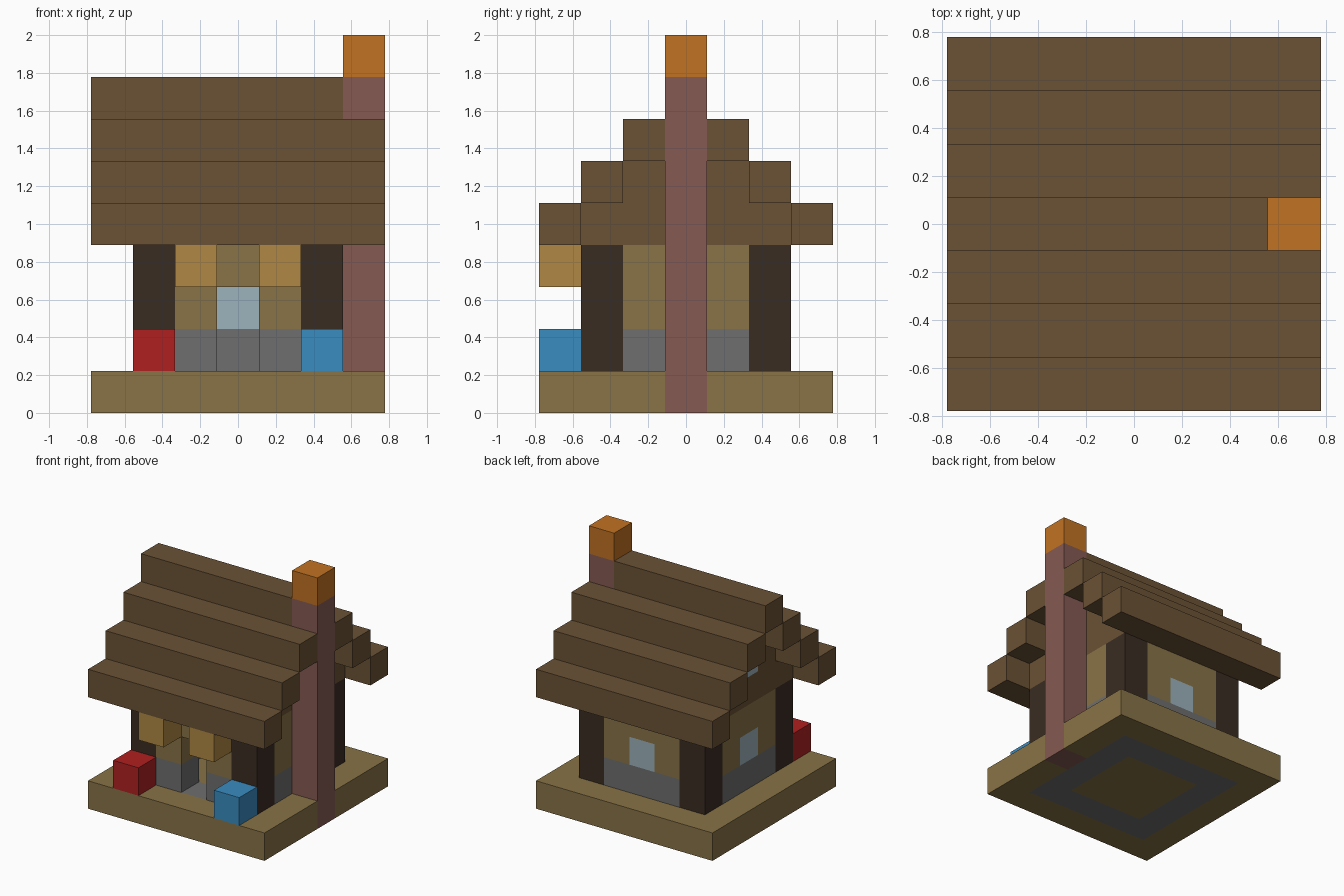
import bpy
import bmesh
from mathutils import Vector

if "Cube" in bpy.data.objects:
    bpy.data.objects.remove(bpy.data.objects["Cube"], do_unlink=True)

U = 2 / 9  # edge of one block


def linear(c):
    c /= 255
    return c / 12.92 if c <= 0.04045 else ((c + 0.055) / 1.055) ** 2.4


def material(name, hexcode):
    mat = bpy.data.materials.new(name)
    mat.use_nodes = True
    rgba = [linear(v) for v in bytes.fromhex(hexcode)] + [1.0]
    mat.diffuse_color = rgba
    bsdf = next(n for n in mat.node_tree.nodes if n.type == "BSDF_PRINCIPLED")
    bsdf.inputs["Base Color"].default_value = rgba
    bsdf.inputs["Roughness"].default_value = 0.9
    return mat


PLANK = material("tan planks", "887346")
ROOF = material("brown roof", "6b5235")
TIMBER = material("dark timber", "3a2c22")
STONE = material("grey stone", "6e6e6e")
BRICK = material("red brown brick", "855a52")
LANTERN = material("lantern amber", "b08743")
EMBER = material("ember orange", "c17222")
RED = material("red", "b02020")
BLUE = material("blue", "3a8cc0")
GLASS = material("pale glass", "9cb2bc")


def blocks(name, mat, *spans):
    """One object from boxes, each a pair of inclusive corner cells."""
    bm = bmesh.new()
    for a, b in spans:
        a, b = Vector(a), Vector(b)
        size = b - a + Vector((1, 1, 1))
        middle = (a + b) / 2 + Vector((0, 0, 0.5))
        for v in bmesh.ops.create_cube(bm, size=1)["verts"]:
            v.co = (v.co * size + middle) * U
    mesh = bpy.data.meshes.new(name)
    bm.to_mesh(mesh)
    bm.free()
    mesh.materials.append(mat)
    obj = bpy.data.objects.new(name, mesh)
    bpy.context.collection.objects.link(obj)
    return obj


def ring(r, z):
    """Four boxes forming a square ring of blocks."""
    return [((-r, -r, z), (r, -r, z)), ((-r, r, z), (r, r, z)),
            ((-r, 1 - r, z), (-r, r - 1, z)), ((r, 1 - r, z), (r, r - 1, z))]


# Base: outer border leaves a gap for the chimney
border = ring(3, 0)[:3] + [((3, s - 1 if s < 0 else s, 0),
                            (3, s if s < 0 else s + 1, 0)) for s in (-1, 1)]
blocks("base_border", PLANK, *border)
blocks("foundation", STONE, *ring(2, 0))
blocks("floor", PLANK, ((-1, -1, 0), (1, 1, 0)))

# Corner posts
for sx, side in ((1, "left"), (-1, "right")):
    for sy, end in ((-1, "front"), (1, "back")):
        blocks(f"{end}_{side}_post", TIMBER, ((2 * sx, 2 * sy, 1), (2 * sx, 2 * sy, 3)))


def wall(name, place, door=False):
    """Stone footing, planks and a centred window or doorway."""
    def span(a, b, z):
        return place(a, z), place(b, z)
    jambs = [(-1, -1), (1, 1)]
    footing = jambs if door else [(-1, 1)]
    blocks(name + "_footing", STONE, *[span(a, b, 1) for a, b in footing])
    blocks(name + "_wall", PLANK, span(-1, 1, 3), *[span(a, b, 2) for a, b in jambs])
    if not door:
        blocks(name + "_window", GLASS, span(0, 0, 2))


wall("front", lambda a, z: (a, -2, z), door=True)
wall("back", lambda a, z: (a, 2, z))

# Side walls with stepped gables and attic windows
for side, x in (("left", 2), ("right", -2)):
    wall(side, lambda a, z: (x, a, z))
    blocks(side + "_gable", ROOF, ((x, -2, 4), (x, 2, 4)), ((x, -1, 5), (x, -1, 5)),
           ((x, 1, 5), (x, 1, 5)), ((x, 0, 6), (x, 0, 6)))
    blocks(side + "_attic_window", GLASS, ((x, 0, 5), (x, 0, 5)))

# Stepped roof, with the ridge stopping at the chimney
for i in range(3):
    for s, end in ((-1, "front"), (1, "back")):
        y, z = s * (3 - i), 4 + i
        blocks(f"{end}_roof_step_{i + 1}", ROOF, ((-3, y, z), (3, y, z)))
blocks("roof_ridge", ROOF, ((-3, 0, 7), (2, 0, 7)))

# Chimney
blocks("chimney", BRICK, ((3, 0, 0), (3, 0, 7)))
blocks("chimney_fire", EMBER, ((3, 0, 8), (3, 0, 8)))

# Lanterns under the eaves and crates on the porch
for side, s, mat in (("left", 1, BLUE), ("right", -1, RED)):
    blocks(side + "_lantern", LANTERN, ((s, -3, 3), (s, -3, 3)))
    blocks(side + "_crate", mat, ((2 * s, -3, 1), (2 * s, -3, 1)))
